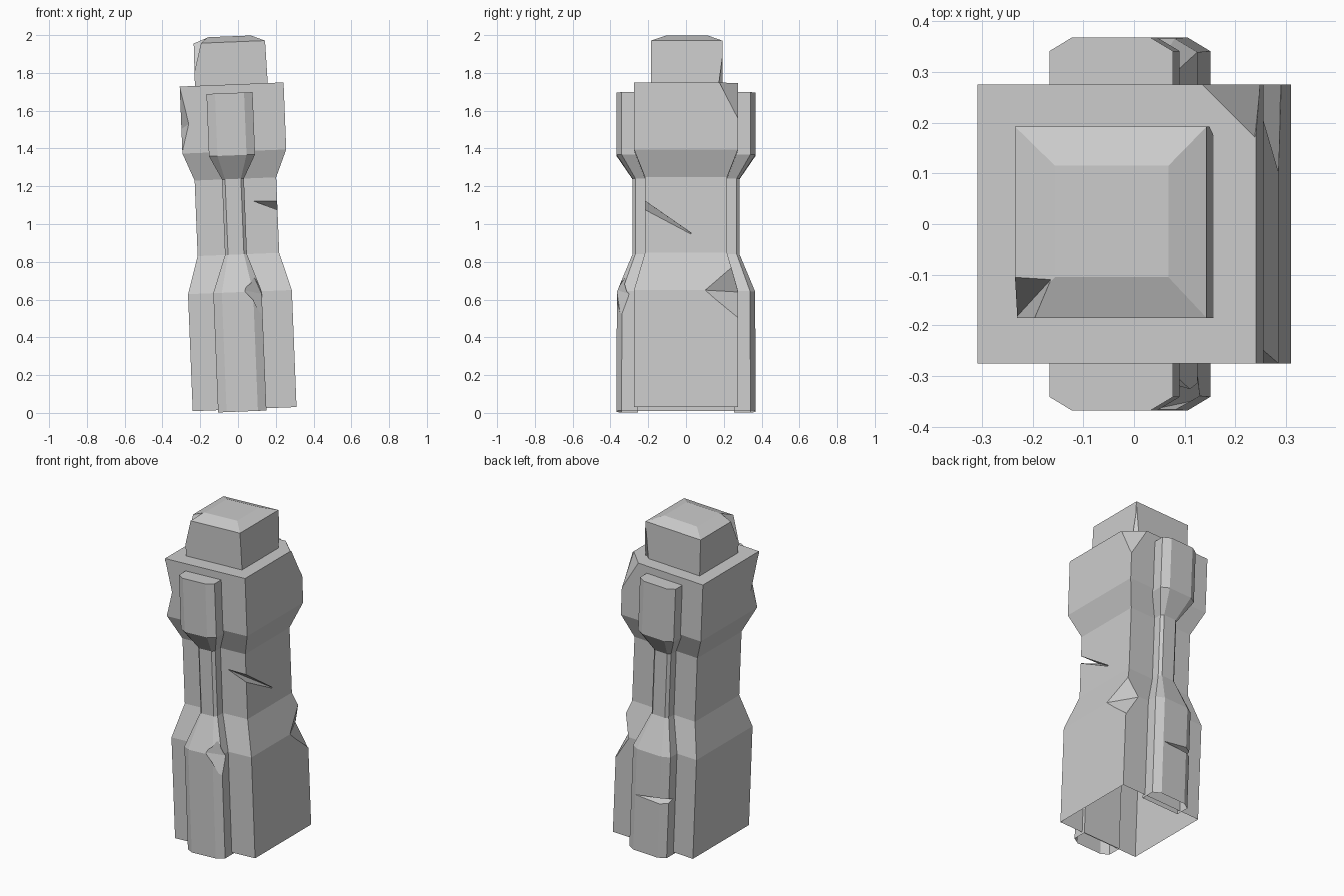
import bpy, bmesh
from mathutils import Vector

if "Cube" in bpy.data.objects:
    bpy.data.objects.remove(bpy.data.objects["Cube"])

SN, CS = 0.04, 0.9992   # slight lean of the whole pillar to the left


def lean(s, y, h):
    return Vector((0.035 + s * CS - h * SN, y, 0.02 + s * SN + h * CS))


def make_object(name, bm):
    bmesh.ops.recalc_face_normals(bm, faces=bm.faces)
    me = bpy.data.meshes.new(name)
    bm.to_mesh(me)
    bm.free()
    ob = bpy.data.objects.new(name, me)
    bpy.context.collection.objects.link(ob)
    return ob


def loft(name, rings):
    """Closed solid from matching cross-sections."""
    bm = bmesh.new()
    loops = [[bm.verts.new(lean(*p)) for p in ring] for ring in rings]
    n = len(loops[0])
    for a, b in zip(loops, loops[1:]):
        for i in range(n):
            j = (i + 1) % n
            bm.faces.new((a[i], a[j], b[j], b[i]))
    bm.faces.new(loops[0])
    bm.faces.new(loops[-1])
    return make_object(name, bm)


def chip(ob, points):
    """Cut the convex hull of some points out of a part."""
    bm = bmesh.new()
    for p in points:
        bm.verts.new(p)
    bmesh.ops.convex_hull(bm, input=bm.verts)
    cutter = make_object("chip_cutter", bm)
    cutter.hide_render = True
    mod = ob.modifiers.new("chip", 'BOOLEAN')
    mod.operation = 'DIFFERENCE'
    mod.solver = 'EXACT'
    mod.object = cutter
    bpy.context.view_layer.objects.active = ob
    bpy.ops.object.modifier_apply(modifier=mod.name)
    bpy.data.objects.remove(cutter)


def open_bottom(ob):
    bm = bmesh.new()
    bm.from_mesh(ob.data)
    low = [f for f in bm.faces if f.normal.z < -0.9 and f.calc_center_median().z < 0.1]
    bmesh.ops.delete(bm, geom=low, context='FACES')
    bm.to_mesh(ob.data)
    bm.free()


def rect(h, x, y):
    return [(-x, -y, h), (x, -y, h), (x, y, h), (-x, y, h)]


# square shaft with a narrow waist
shaft = loft("shaft", [rect(*r) for r in (
    (0, 0.275, 0.275), (0.62, 0.275, 0.275), (0.82, 0.216, 0.217),
    (1.22, 0.216, 0.217), (1.365, 0.275, 0.275), (1.72, 0.275, 0.275))])
# crack on the front right edge
chip(shaft, [(0.08, -0.222, 1.125), (0.212, 0.06, 0.93),
             (0.23, -0.25, 1.145), (0.23, -0.25, 1.085)])
# dent in the upper front left edge
chip(shaft, [(-0.307, -0.276, 1.72), (-0.295, -0.276, 1.38), (-0.26, -0.276, 1.53),
             (-0.305, -0.2, 1.5), (-0.4, -0.35, 1.55)])
# broken top back right corner
chip(shaft, [(0.13, 0.28, 1.745), (0.238, 0.17, 1.752), (0.25, 0.28, 1.55),
             (0.35, 0.38, 1.85)])
# dent in the lower back right edge
chip(shaft, [(0.286, 0.1, 0.65), (0.289, 0.275, 0.5), (0.245, 0.24, 0.77),
             (0.2, 0.276, 0.64), (0.4, 0.4, 0.66)])
open_bottom(shaft)


# chamfered ribs on front and back
def rib_ring(side, h, w, inner, out, cx, cy):
    prof = [(-w, inner), (-w, out - cy), (-w + cx, out),
            (w - cx, out), (w, out - cy), (w, inner)]
    return [(x - 0.013, side * y, h) for x, y in prof]


ribs = {}
for name, side in (("front_rib", -1), ("back_rib", 1)):
    ribs[name] = loft(name, [rib_ring(side, *r) for r in (
        (-0.012, 0.128, 0.255, 0.368, 0.045, 0.027),
        (0.62, 0.128, 0.255, 0.366, 0.045, 0.027),
        (0.82, 0.058, 0.2, 0.283, 0.016, 0.015),
        (1.22, 0.058, 0.2, 0.283, 0.016, 0.015),
        (1.345, 0.122, 0.255, 0.368, 0.045, 0.027),
        (1.675, 0.122, 0.255, 0.368, 0.045, 0.027))])
chip(ribs["front_rib"], [(0.03, -0.367, 0.65), (0.135, -0.345, 0.5), (0.085, -0.32, 0.72),
                         (0.125, -0.3, 0.63), (0.2, -0.45, 0.65)])
chip(ribs["back_rib"], [(0.1, 0.37, 0.355), (-0.12, 0.3, 0.36),
                        (-0.16, 0.39, 0.395), (-0.16, 0.39, 0.325)])
for r in ribs.values():
    open_bottom(r)


# cap block with a shallow pyramid top
def cap_ring(h, x0, x1, y0, y1):
    return [(x0, y0, h), (x1, y0, h), (x1, y1, h), (x0, y1, h)]


cap = loft("cap_block", [
    cap_ring(1.68, -0.195, 0.192, -0.185, 0.192),
    cap_ring(1.945, -0.192, 0.186, -0.185, 0.192),
    cap_ring(1.975, -0.112, 0.112, -0.105, 0.115)])
# broken front left corner and thin chip on the back right edge
chip(cap, [(-0.237, -0.1, 1.965), (-0.16, -0.105, 1.997), (-0.195, -0.188, 1.965),
           (-0.235, -0.187, 1.79), (-0.3, -0.25, 2.05)])
chip(cap, [(0.14, 0.194, 1.95), (0.153, 0.16, 1.72), (0.12, 0.194, 1.72),
           (0.2, 0.24, 1.7)])
